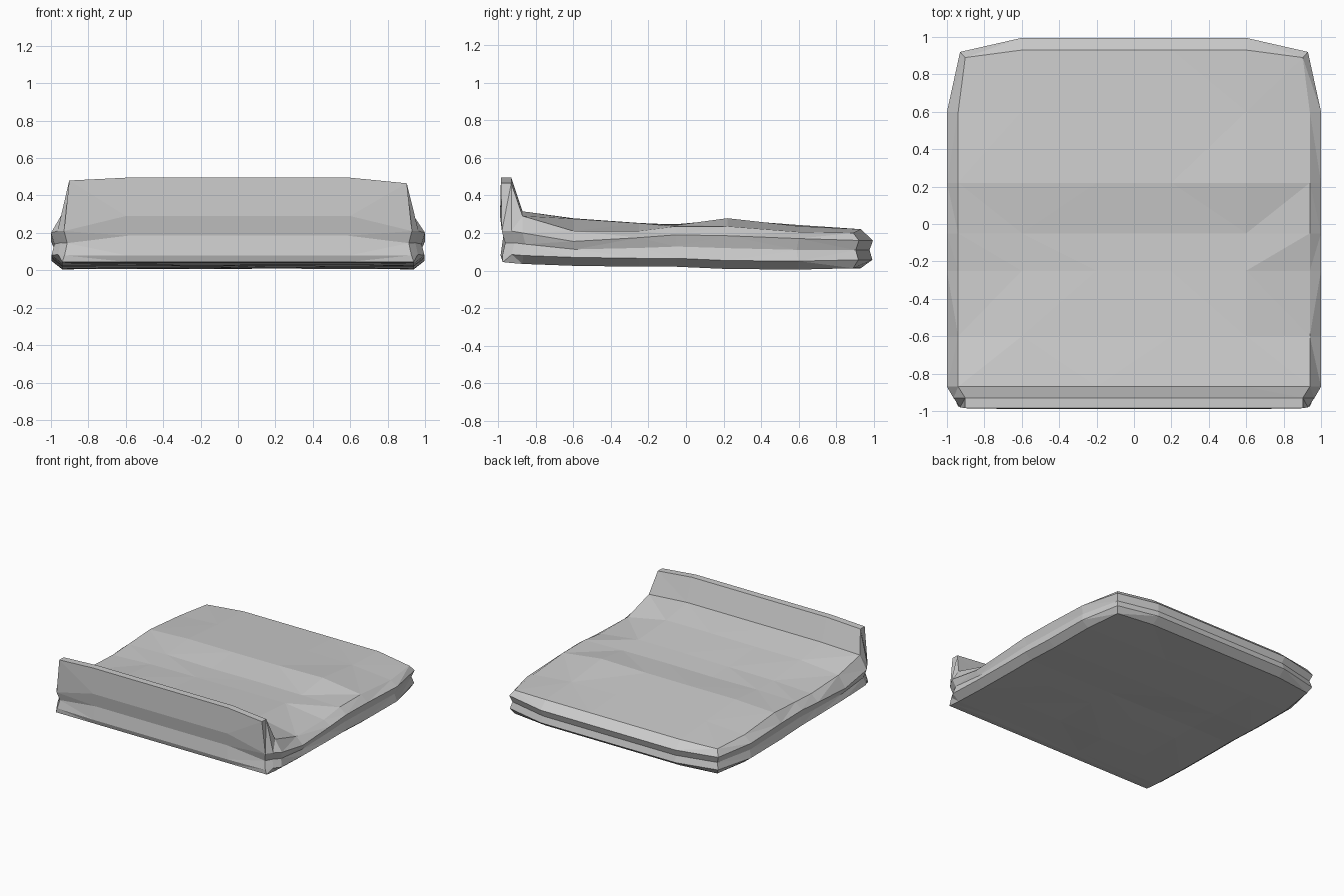
import bpy
import bmesh
import random

random.seed(4)
default = bpy.data.objects.get("Cube")
if default:
    bpy.data.objects.remove(default, do_unlink=True)

# Columns across the pad, and rows from the raised front lip to the back:
# (y, top height, top height at the side edge, side ridge height, underside height)
COLUMNS = [-0.94, -0.6, -0.2, 0.2, 0.6, 0.94]
ROWS = [
    (-0.985, 0.495, 0.465, 0.21, 0.045),
    (-0.93, 0.495, 0.465, 0.21, 0.04),
    (-0.87, 0.315, 0.29, 0.2, 0.035),
    (-0.6, 0.28, 0.21, 0.155, 0.025),
    (-0.25, 0.25, 0.21, 0.175, 0.02),
    (-0.05, 0.245, 0.235, 0.19, 0.02),
    (0.22, 0.275, 0.235, 0.185, 0.008),
    (0.6, 0.24, 0.205, 0.17, 0.005),
    (0.93, 0.22, 0.2, 0.16, 0.012),
]
NX, NY = len(COLUMNS), len(ROWS)
LAST = NY - 1
bm = bmesh.new()


def is_side(i):
    return i in (0, NX - 1)


def top_point(i, j):
    y, z, edge_z = ROWS[j][:3]
    x = COLUMNS[i]
    if is_side(i):
        # The right-hand edge dips more than the left
        z = edge_z if x > 0 else (z + edge_z) / 2
        if j < 2 or j == LAST:
            x *= 0.96
        if j == LAST:
            y -= 0.04
    elif 2 < j < LAST:
        z += random.uniform(-0.006, 0.004)
    return x, y, z


def under_point(i, j):
    x, y, z = COLUMNS[i], ROWS[j][0], ROWS[j][4]
    if is_side(i) and j == LAST:
        x, y = x * 0.96, y - 0.04
    y = max(y, -0.975)
    if 1 < j < LAST and not is_side(i):
        z += random.uniform(0, 0.006)
    return x, y, z


def rim_point(i, j, level):
    """Edge profile: upper ridge, shallow groove, lower ridge."""
    x, y, ridge, base = COLUMNS[i], ROWS[j][0], ROWS[j][3], ROWS[j][4]
    if is_side(i):
        x = 0.93 if j in (0, LAST) else 0.965 if j == 1 else 1.0
        x *= -1 if i == 0 else 1
    if j == LAST:
        y = 0.92 if is_side(i) else 0.995
    if j == 0:
        y = -0.98 if is_side(i) else -0.99
        if not is_side(i):
            ridge = 0.29
    low = base + 0.045
    if j == 0:
        low = 0.08
    z = (ridge, (ridge + low) / 2, low)[level]
    shrink = (1, 0.982, 0.997)[level]
    return x * shrink, y * shrink, z


def make_grid(point, flip):
    grid = [[bm.verts.new(point(i, j)) for i in range(NX)] for j in range(NY)]
    for j in range(NY - 1):
        for i in range(NX - 1):
            quad = [grid[j][i], grid[j][i + 1], grid[j + 1][i + 1], grid[j + 1][i]]
            bm.faces.new(quad[::-1] if flip else quad)
    return grid


# Upper and lower skins
top = make_grid(top_point, False)
under = make_grid(under_point, True)

# Outer rim, bridged ring by ring from top to underside
border = [(i, 0) for i in range(NX - 1)]
border += [(NX - 1, j) for j in range(NY - 1)]
border += [(i, LAST) for i in range(NX - 1, 0, -1)]
border += [(0, j) for j in range(LAST, 0, -1)]
rings = [[top[j][i] for i, j in border]]
rings += [[bm.verts.new(rim_point(i, j, k)) for i, j in border] for k in range(3)]
rings.append([under[j][i] for i, j in border])
for upper, lower in zip(rings, rings[1:]):
    for n in range(len(border)):
        m = (n + 1) % len(border)
        bm.faces.new((upper[m], upper[n], lower[n], lower[m]))

bmesh.ops.triangulate(bm, faces=bm.faces[:])
bmesh.ops.recalc_face_normals(bm, faces=bm.faces[:])

# Flat-shaded pad in plain grey
mesh = bpy.data.meshes.new("slab_with_front_lip")
bm.to_mesh(mesh)
bm.free()
pad = bpy.data.objects.new("slab_with_front_lip", mesh)
bpy.context.collection.objects.link(pad)

grey = bpy.data.materials.new("plain grey")
grey.use_nodes = True
colour = (0.6, 0.6, 0.6, 1)
grey.diffuse_color = colour
grey.node_tree.nodes["Principled BSDF"].inputs["Base Color"].default_value = colour
mesh.materials.append(grey)
